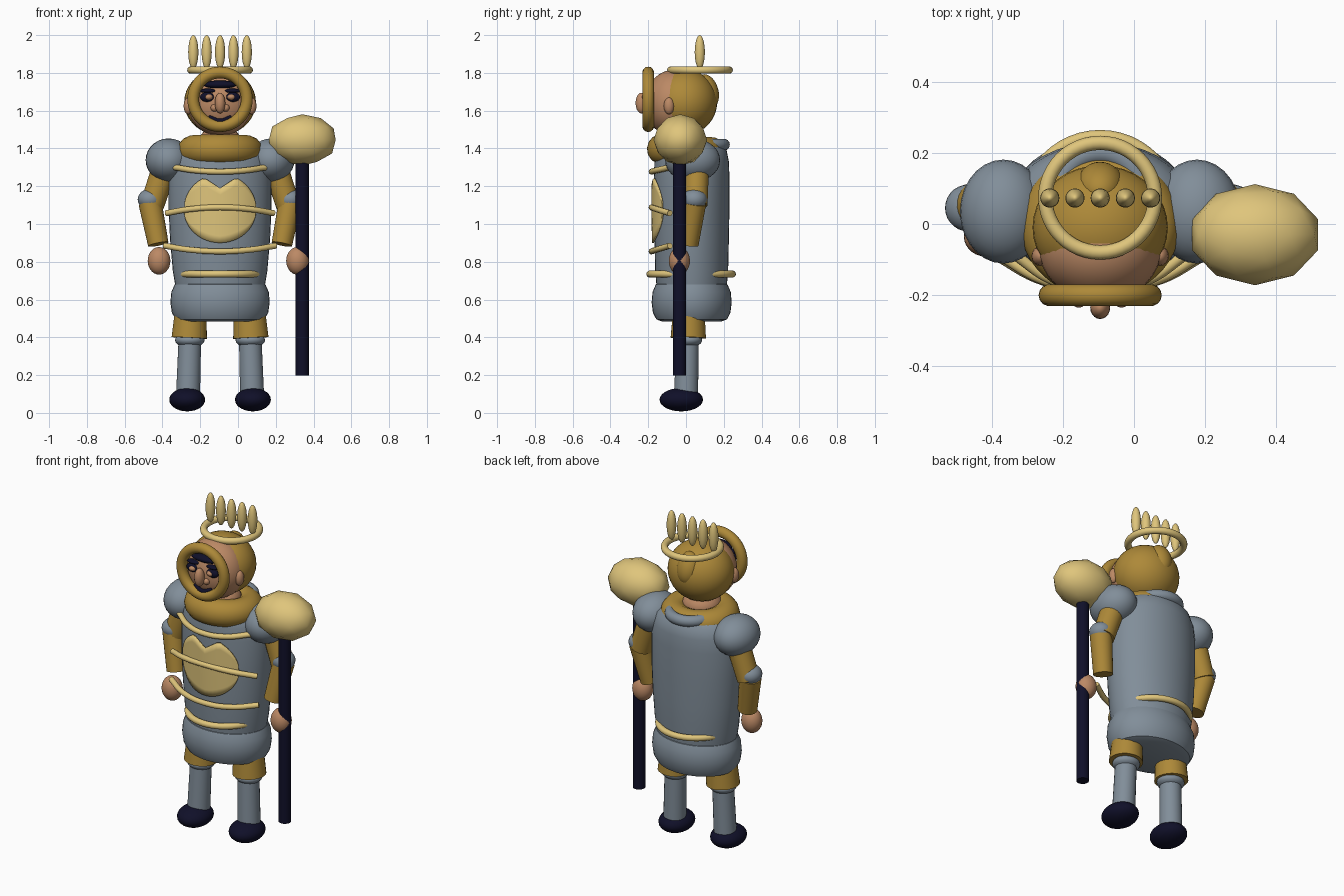
import bpy, bmesh, math
from mathutils import Vector

if "Cube" in bpy.data.objects:
    bpy.data.objects.remove(bpy.data.objects["Cube"])

CX = -0.095  # mid-line of the figure


def mat(name, rgb):
    m = bpy.data.materials.new(name)
    m.diffuse_color = (*rgb, 1)
    m.use_nodes = True
    m.node_tree.nodes["Principled BSDF"].inputs["Base Color"].default_value = m.diffuse_color
    return m


STEEL = mat("steel grey", (0.22, 0.27, 0.32))
GOLD = mat("old gold", (0.42, 0.25, 0.04))
CREAM = mat("pale gold", (0.74, 0.56, 0.20))
SKIN = mat("skin", (0.50, 0.25, 0.13))
NAVY = mat("dark navy", (0.005, 0.005, 0.022))


def finish(ob, name, m, angle=40):
    ob.name = name
    ob.data.materials.clear()
    ob.data.materials.append(m)
    bpy.ops.object.select_all(action='DESELECT')
    bpy.context.view_layer.objects.active = ob
    ob.select_set(True)
    if ob.type == 'MESH':
        bpy.ops.object.shade_smooth_by_angle(angle=math.radians(angle))
    return ob


def ball(name, loc, r, m, rot=(0, 0, 0), seg=28):
    bpy.ops.mesh.primitive_uv_sphere_add(segments=seg, ring_count=seg // 2, location=loc, rotation=rot)
    bpy.context.object.scale = r
    return finish(bpy.context.object, name, m)


def ring(name, loc, major, minor, m, rot=(0, 0, 0), scale=(1, 1, 1)):
    bpy.ops.mesh.primitive_torus_add(location=loc, rotation=rot, major_radius=major, minor_radius=minor,
                                     major_segments=48, minor_segments=14)
    bpy.context.object.scale = scale
    return finish(bpy.context.object, name, m, 60)


def limb(name, a, b, ra, rb, m):
    a, b = Vector(a), Vector(b)
    d = b - a
    bpy.ops.mesh.primitive_cone_add(vertices=24, radius1=ra, radius2=rb, depth=d.length, location=(a + b) / 2)
    bpy.context.object.rotation_euler = d.to_track_quat('Z', 'Y').to_euler()
    return finish(bpy.context.object, name, m)


def mesh(name, bm, m):
    bmesh.ops.recalc_face_normals(bm, faces=bm.faces)
    me = bpy.data.meshes.new(name)
    bm.to_mesh(me)
    bm.free()
    ob = bpy.data.objects.new(name, me)
    bpy.context.collection.objects.link(ob)
    return finish(ob, name, m)


def lathe(name, profile, cy, m, n=40):
    """Stack of ellipses: (half width x, half depth y, z)."""
    bm = bmesh.new()
    loops = [[bm.verts.new((CX + rx * math.cos(t * math.tau / n), cy + ry * math.sin(t * math.tau / n), z))
              for t in range(n)] for rx, ry, z in profile]
    for lo, hi in zip(loops, loops[1:]):
        for i in range(n):
            bm.faces.new((lo[i], lo[(i + 1) % n], hi[(i + 1) % n], hi[i]))
    bm.faces.new(loops[0])
    bm.faces.new(loops[-1])
    return mesh(name, bm, m)


def cord(name, pts, r, m):
    cu = bpy.data.curves.new(name, 'CURVE')
    cu.dimensions = '3D'
    cu.bevel_depth = r
    cu.bevel_resolution = 3
    cu.use_fill_caps = True
    sp = cu.splines.new('BEZIER')
    sp.bezier_points.add(len(pts) - 1)
    for p, co in zip(sp.bezier_points, pts):
        p.co = co
        p.handle_left_type = p.handle_right_type = 'AUTO'
    ob = bpy.data.objects.new(name, cu)
    bpy.context.collection.objects.link(ob)
    return finish(ob, name, m)


# Torso and hips
TORSO = [(0.235, 0.185, 0.66), (0.25, 0.193, 0.75), (0.265, 0.197, 0.92), (0.272, 0.2, 1.08), (0.272, 0.2, 1.25),
         (0.262, 0.197, 1.33), (0.235, 0.185, 1.39), (0.17, 0.15, 1.43)]
TY = 0.03
lathe("torso", TORSO, TY, STEEL)
lathe("hips", [(0.20, 0.155, 0.483), (0.235, 0.187, 0.495), (0.255, 0.205, 0.53), (0.263, 0.212, 0.585),
               (0.258, 0.207, 0.64), (0.24, 0.19, 0.68), (0.2, 0.16, 0.695)], TY, STEEL)


def torso_front(dx, z):
    for (a, b, z0), (c, d, z1) in zip(TORSO, TORSO[1:]):
        if z0 <= z <= z1:
            f = (z - z0) / (z1 - z0)
            rx, ry = a + (c - a) * f, b + (d - b) * f
            return TY - ry * math.sqrt(max(0, 1 - (dx / rx) ** 2))
    return TY


# Chest plate hugging the torso, notched at the top
bm = bmesh.new()
cols = []
for i in range(25):
    dx = 0.187 * math.sin((i / 24 - 0.5) * math.pi)
    h = 0.175 * math.sqrt(max(0.003, 1 - (dx / 0.189) ** 2))
    top = min(1.08 + h * 1.05, 1.19 + 0.65 * abs(dx))
    bot = 1.075 - h
    cols.append([bm.verts.new((CX + dx, torso_front(dx, z) - 0.009, z))
                 for z in (bot + (top - bot) * k / 8 for k in range(9))])
for a, b in zip(cols, cols[1:]):
    for k in range(8):
        bm.faces.new((a[k], b[k], b[k + 1], a[k + 1]))
plate = mesh("chest_plate", bm, CREAM)
sol = plate.modifiers.new("thickness", 'SOLIDIFY')
sol.thickness = 0.009
sol.offset = 0

# Cords across the front and the belt ring
for name, w, z_end, z_mid in (("upper_cord", 0.24, 1.30, 1.277), ("middle_cord", 0.285, 1.057, 1.088),
                              ("lower_cord", 0.295, 0.885, 0.855)):
    y_end = -0.085
    zq = z_end + (z_mid - z_end) * 0.7
    cord(name, [(CX - w, y_end, z_end), (CX - w * 0.55, -0.156, zq), (CX, -0.182, z_mid),
                (CX + w * 0.55, -0.156, zq), (CX + w, y_end, z_end)], 0.016, CREAM)
ring("belt_ring", (CX, 0.027, 0.735), 0.217, 0.018, CREAM, scale=(0.98, 1.01, 1))

# Collar and back neck roll
ring("collar", (CX, 0.0, 1.39), 0.145, 0.08, GOLD, rot=(math.radians(-3), 0, 0), scale=(1, 0.92, 0.98))
ring("neck_roll", (CX, 0.085, 1.42), 0.115, 0.032, STEEL)
ball("neck", (CX, -0.02, 1.44), (0.11, 0.11, 0.08), SKIN)

# Head, hood and face ring
HY, HZ = -0.07, 1.64
ball("head", (CX, HY, HZ), (0.172, 0.148, 0.175), SKIN, seg=36)
ball("hood", (CX, -0.01, 1.645), (0.19, 0.175, 0.175), GOLD, seg=36)
ball("hood_knot", (CX, 0.11, 1.70), (0.066, 0.062, 0.095), GOLD, rot=(math.radians(15), 0, 0))
ring("face_ring", (CX, -0.2, 1.66), 0.142, 0.031, GOLD, rot=(math.pi / 2, 0, 0))

# Face
ball("nose", (CX, -0.235, 1.64), (0.028, 0.032, 0.055), SKIN, seg=20)
ball("fringe", (CX, -0.185, 1.738), (0.088, 0.035, 0.022), NAVY, seg=20)
cord("mouth", [(CX - 0.058, -0.192, 1.565), (CX, -0.206, 1.545), (CX + 0.058, -0.192, 1.565)], 0.013, NAVY)
for s, side in ((-1, "left"), (1, "right")):
    ball(side + "_brow", (CX + s * 0.065, -0.198, 1.705), (0.042, 0.022, 0.012), NAVY, seg=16)
    ball(side + "_eye", (CX + s * 0.068, -0.205, 1.672), (0.038, 0.022, 0.026), NAVY, seg=16)
    ball(side + "_eyelid", (CX + s * 0.06, -0.215, 1.672), (0.022, 0.02, 0.016), SKIN, seg=16)
    ball(side + "_cheek", (CX + s * 0.03, -0.21, 1.615), (0.02, 0.02, 0.02), SKIN, seg=16)
    ball(side + "_ear", (CX + s * 0.168, -0.09, 1.625), (0.025, 0.028, 0.045), SKIN, seg=16)

# Crown
ring("crown_band", (CX, 0.074, 1.815), 0.154, 0.02, CREAM)
for i in range(5):
    ball("crown_spike_%d" % (i + 1), (CX + (i - 2) * 0.0708, 0.073, 1.91), (0.027, 0.027, 0.09), CREAM, seg=20)

# Arms and legs, mirrored about the mid-line
for s, side in ((-1, "left"), (1, "right")):
    def at(dx, y, z):
        return (CX + s * dx, y, z)
    ball(side + "_shoulder", at(0.272, 0.035, 1.338), (0.122, 0.146, 0.115), STEEL)
    limb(side + "_upper_arm", at(0.30, 0.055, 1.28), at(0.36, 0.05, 1.10), 0.066, 0.064, GOLD)
    ball(side + "_elbow", at(0.37, 0.045, 1.13), (0.066, 0.066, 0.056), STEEL)
    limb(side + "_forearm", at(0.37, 0.045, 1.11), at(0.327, 0.012, 0.893), 0.062, 0.055, GOLD)
    ball(side + "_hand", at(0.323 if s < 0 else 0.41, -0.035, 0.805), (0.06, 0.056, 0.073), SKIN)
    limb(side + "_thigh", at(0.155, 0.015, 0.55), at(0.163, 0.012, 0.397), 0.083, 0.094, GOLD)
    ball(side + "_knee", at(0.16, 0.01, 0.385), (0.078, 0.075, 0.04), STEEL)
    limb(side + "_shin", at(0.16, 0.008, 0.39), at(0.17, 0.0, 0.08), 0.06, 0.064, STEEL)
    ball(side + "_foot", at(0.174, -0.025, 0.07), (0.095, 0.115, 0.062), NAVY)

# Mace
limb("staff", (0.34, -0.035, 0.197), (0.34, -0.035, 1.36), 0.035, 0.035, NAVY)
bpy.ops.mesh.primitive_ico_sphere_add(subdivisions=2, radius=1, location=(0.34, -0.03, 1.445))
bpy.context.object.scale = (0.186, 0.142, 0.136)
finish(bpy.context.object, "mace_head", CREAM, 60)
